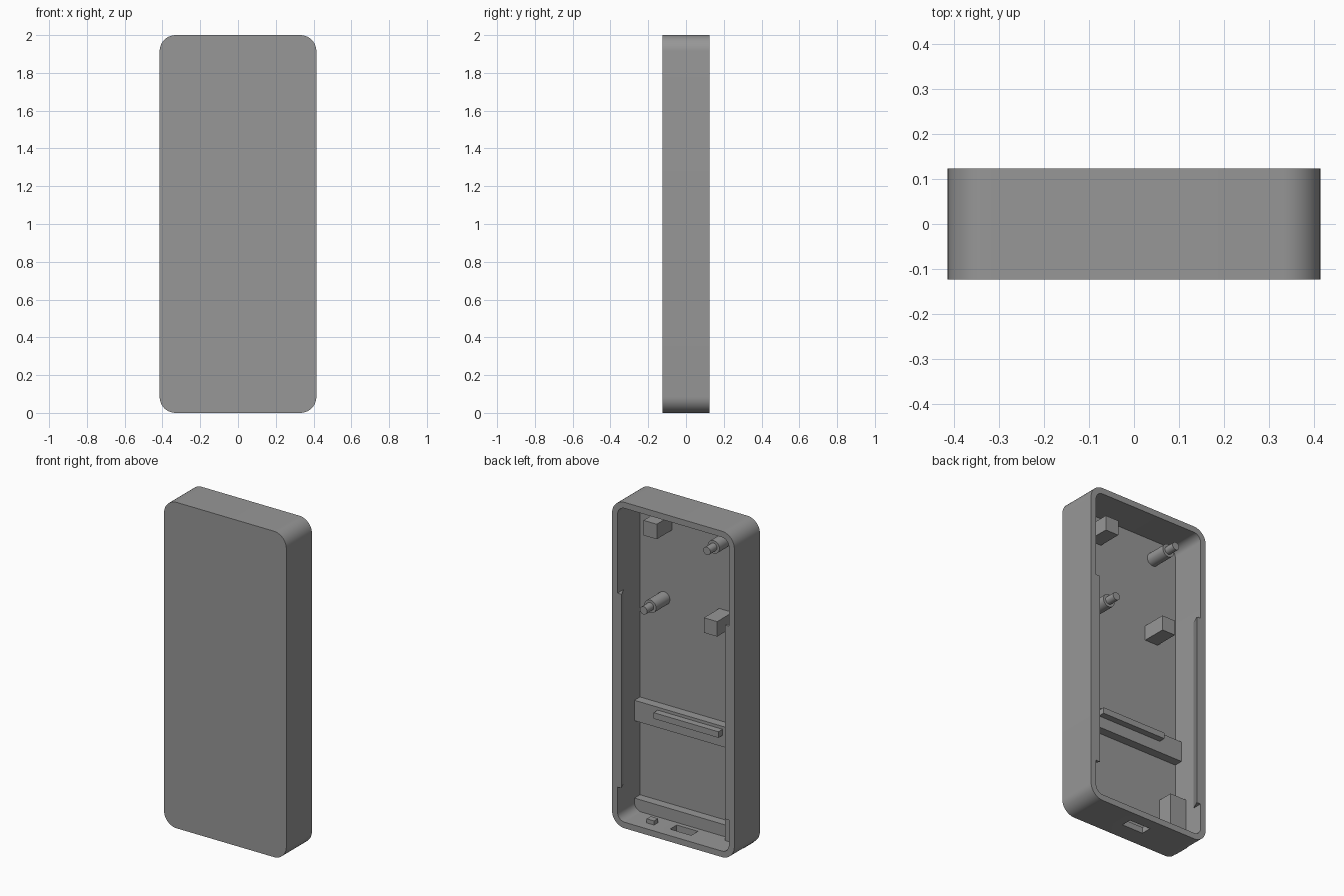
import bpy, bmesh, math

if "Cube" in bpy.data.objects:
    bpy.data.objects.remove(bpy.data.objects["Cube"])

W, D, H = 0.415, 0.124, 2.0      # half width, half depth, height
T, R = 0.037, 0.085              # wall thickness, corner radius
FLOOR = -0.094                   # inner surface of the front panel
INNER = W - T

grey = bpy.data.materials.new("grey_plastic")
grey.diffuse_color = (0.31, 0.31, 0.31, 1)
grey.use_nodes = True
grey.node_tree.nodes["Principled BSDF"].inputs["Base Color"].default_value = grey.diffuse_color


def finish(name, bm):
    bmesh.ops.recalc_face_normals(bm, faces=bm.faces)
    me = bpy.data.meshes.new(name)
    bm.to_mesh(me)
    bm.free()
    me.materials.append(grey)
    ob = bpy.data.objects.new(name, me)
    bpy.context.collection.objects.link(ob)
    return ob


def smooth(ob):
    bpy.ops.object.select_all(action='DESELECT')
    ob.select_set(True)
    bpy.context.view_layer.objects.active = ob
    bpy.ops.object.shade_smooth_by_angle(angle=math.radians(30))


def box(name, x0, x1, y0, y1, z0, z1):
    bm = bmesh.new()
    bmesh.ops.create_cube(bm, size=1)
    for v in bm.verts:
        v.co = (x1 if v.co.x > 0 else x0,
                y1 if v.co.y > 0 else y0,
                z1 if v.co.z > 0 else z0)
    return finish(name, bm)


def rounded_loop(bm, inset, y, steps=10):
    """Rounded rectangle of vertices in the x-z plane."""
    r = R - inset
    cx, cz = W - R, H / 2 - R
    verts = []
    for q, (sx, sz) in enumerate([(1, 1), (-1, 1), (-1, -1), (1, -1)]):
        for i in range(steps + 1):
            a = math.pi / 2 * (q + i / steps)
            verts.append(bm.verts.new((sx * cx + r * math.cos(a), y,
                                       H / 2 + sz * cz + r * math.sin(a))))
    return verts


# Case shell: closed front, open back
bm = bmesh.new()
loops = [rounded_loop(bm, 0, -D), rounded_loop(bm, 0, D),
         rounded_loop(bm, T, D), rounded_loop(bm, T, FLOOR)]
for a, b in zip(loops, loops[1:]):
    n = len(a)
    for i in range(n):
        j = (i + 1) % n
        bm.faces.new((a[i], a[j], b[j], b[i]))
bm.faces.new(loops[0])
bm.faces.new(loops[-1])
case = finish("case_shell", bm)

# Port slot through the bottom wall
cutter = box("slot_cutter", -0.072, 0.072, -0.013, 0.052, -0.05, 0.08)
cutter.hide_render = True
bpy.context.view_layer.objects.active = case
mod = case.modifiers.new("slot", 'BOOLEAN')
mod.operation = 'DIFFERENCE'
mod.solver = 'EXACT'
mod.object = cutter
bpy.ops.object.modifier_apply(modifier=mod.name)
bpy.data.objects.remove(cutter)
smooth(case)

# Tapered snap strips along both side walls
for side, label in ((1, "left"), (-1, "right")):
    bm = bmesh.new()
    profile = [(INNER + 0.01, D), (INNER - 0.027, D),
               (INNER, D - 0.06), (INNER + 0.01, D - 0.06)]
    ends = [[bm.verts.new((side * x, y, z)) for x, y in profile]
            for z in (0.24, 1.43)]
    for e in ends:
        bm.faces.new(e)
    for i in range(4):
        j = (i + 1) % 4
        bm.faces.new((ends[0][i], ends[0][j], ends[1][j], ends[1][i]))
    finish("snap_strip_" + label, bm)

# Stepped mounting posts
for k, (x, z) in enumerate([(-0.215, 1.84), (0.215, 1.36)]):
    bm = bmesh.new()
    seg = 24
    rings = []
    for r, y in ((0.04, FLOOR - 0.01), (0.04, 0.04), (0.024, 0.04), (0.024, 0.105)):
        rings.append([bm.verts.new((x + r * math.cos(2 * math.pi * i / seg), y,
                                    z + r * math.sin(2 * math.pi * i / seg)))
                      for i in range(seg)])
    for a, b in zip(rings, rings[1:]):
        for i in range(seg):
            j = (i + 1) % seg
            bm.faces.new((a[i], a[j], b[j], b[i]))
    bm.faces.new(rings[0])
    bm.faces.new(rings[-1])
    smooth(finish("mounting_post_%d" % (k + 1), bm))

# Support blocks
back = FLOOR - 0.01
box("support_block_upper", 0.16, 0.25, back, 0.055, 1.793, 1.885)
box("support_block_lower", -0.25, -0.16, back, 0.055, 1.305, 1.397)
box("corner_block", -INNER - 0.01, -0.265, back, 0.0, 0.02, 0.32)

# Cross bars and retaining lip
box("middle_bar", -INNER - 0.01, INNER + 0.01, back, -0.04, 0.585, 0.71)
box("middle_bar_lip", -0.22, 0.22, -0.045, 0.0, 0.655, 0.692)
box("bottom_bar", -INNER, INNER, back, -0.04, 0.02, 0.11)

# Small stop on the bottom wall
box("bottom_stop", 0.175, 0.225, 0.02, 0.06, 0.03, 0.062)
